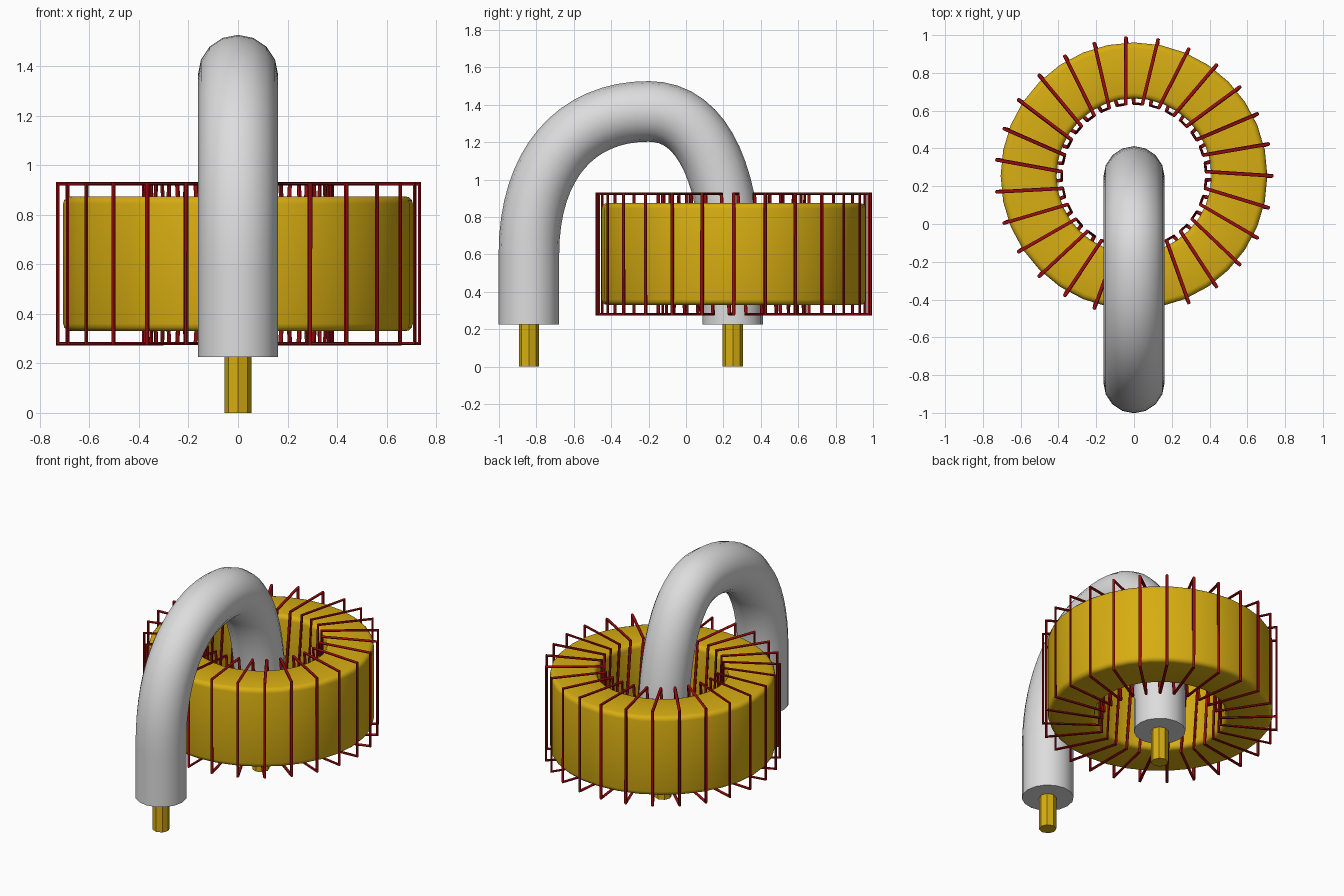
import bpy, bmesh, math
from mathutils import Vector

cube = bpy.data.objects.get("Cube")
if cube:
    bpy.data.objects.remove(cube)


def material(name, rgb):
    m = bpy.data.materials.new(name)
    m.use_nodes = True
    m.diffuse_color = (*rgb, 1)
    bsdf = m.node_tree.nodes["Principled BSDF"]
    bsdf.inputs["Base Color"].default_value = (*rgb, 1)
    bsdf.inputs["Roughness"].default_value = 0.6
    return m


GOLD = material("golden yellow", (0.68, 0.42, 0.006))
GREY = material("light grey", (0.72, 0.72, 0.72))
RED = material("dark red", (0.33, 0.004, 0.005))

CENTRE_Y = 0.255      # axis of the ring
FRONT_Y, BACK_Y = -0.84, 0.25   # cable ends
END_Z = 0.225


def smooth(obj, angle):
    bpy.ops.object.select_all(action='DESELECT')
    obj.select_set(True)
    bpy.context.view_layer.objects.active = obj
    bpy.ops.object.shade_smooth_by_angle(angle=math.radians(angle))


def add_mesh(name, mesh, mat, angle=40):
    obj = bpy.data.objects.new(name, mesh)
    bpy.context.collection.objects.link(obj)
    mesh.materials.clear()
    mesh.materials.append(mat)
    smooth(obj, angle)
    return obj


def curve_data(name, radius, resolution):
    c = bpy.data.curves.new(name, 'CURVE')
    c.dimensions = '3D'
    c.bevel_depth = radius
    c.bevel_resolution = resolution
    c.use_fill_caps = True
    return c


def curve_to_mesh(name, curve, mat, angle):
    temp = bpy.data.objects.new(name + "_path", curve)
    bpy.context.collection.objects.link(temp)
    deps = bpy.context.evaluated_depsgraph_get()
    mesh = bpy.data.meshes.new_from_object(temp.evaluated_get(deps))
    bpy.data.objects.remove(temp)
    bpy.data.curves.remove(curve)
    return add_mesh(name, mesh, mat, angle)


# Ring core: chamfered rectangular section spun about the vertical axis
def ring_core(r_in, r_out, z0, z1, bevel, sides):
    section = []
    corners = [(r_in, z0, 180), (r_out, z0, 270), (r_out, z1, 0), (r_in, z1, 90)]
    for r, z, start in corners:
        cr = r + bevel if r == r_in else r - bevel
        cz = z + bevel if z == z0 else z - bevel
        for k in range(4):
            a = math.radians(start + 30 * k)
            section.append((cr + bevel * math.cos(a), cz + bevel * math.sin(a)))
    bm = bmesh.new()
    loops = []
    for i in range(sides):
        a = 2 * math.pi * i / sides
        loops.append([bm.verts.new((r * math.cos(a), CENTRE_Y + r * math.sin(a), z))
                      for r, z in section])
    n = len(section)
    for i in range(sides):
        p, q = loops[i], loops[(i + 1) % sides]
        for j in range(n):
            k = (j + 1) % n
            bm.faces.new((p[j], q[j], q[k], p[k]))
    bmesh.ops.recalc_face_normals(bm, faces=bm.faces)
    mesh = bpy.data.meshes.new("ring_core")
    bm.to_mesh(mesh)
    bm.free()
    return add_mesh("ring_core", mesh, GOLD, 40)


ring_core(0.41, 0.706, 0.33, 0.875, 0.03, 32)

# Wire winding: one closed angular helix, four corners per turn
TURNS = 27
step = 2 * math.pi / TURNS
corners = [(0.733, 0.28, 0.0), (0.733, 0.925, 0.0),
           (0.382, 0.925, 0.25), (0.382, 0.28, 0.75)]
points = []
for t in range(TURNS):
    for r, z, shift in corners:
        a = (t + shift) * step
        points.append((r * math.cos(a), CENTRE_Y + r * math.sin(a), z))
winding = curve_data("winding", 0.01, 1)
spline = winding.splines.new('POLY')
spline.points.add(len(points) - 1)
for p, co in zip(spline.points, points):
    p.co = (*co, 1)
spline.use_cyclic_u = True
curve_to_mesh("wire_winding", winding, RED, 50)

# Cable: thick tube arching from the front down through the ring
cable = curve_data("cable", 0.162, 6)
spline = cable.splines.new('BEZIER')
spline.resolution_u = 16
# each row: point, left handle, right handle as (y, z)
path = [((FRONT_Y, END_Z), (FRONT_Y, 0.15), (FRONT_Y, 0.35)),
        ((FRONT_Y, 0.60), (FRONT_Y, 0.48), (FRONT_Y, 1.087)),
        ((-0.20, 1.365), (-0.587, 1.365), (0.10, 1.365)),
        ((BACK_Y, 0.40), (BACK_Y, 1.01), (BACK_Y, 0.34)),
        ((BACK_Y, END_Z), (BACK_Y, 0.28), (BACK_Y, 0.15))]
spline.bezier_points.add(len(path) - 1)
for bp, (co, left, right) in zip(spline.bezier_points, path):
    bp.handle_left_type = bp.handle_right_type = 'FREE'
    bp.co = Vector((0, *co))
    bp.handle_left = Vector((0, *left))
    bp.handle_right = Vector((0, *right))
curve_to_mesh("cable", cable, GREY, 40)

# Conductor pins at both cable ends
for name, y in (("front_pin", FRONT_Y), ("back_pin", BACK_Y)):
    bm = bmesh.new()
    bmesh.ops.create_cone(bm, cap_ends=True, segments=8, radius1=0.054,
                          radius2=0.054, depth=0.25)
    bmesh.ops.translate(bm, verts=bm.verts, vec=(0, y, 0.125))
    mesh = bpy.data.meshes.new(name)
    bm.to_mesh(mesh)
    bm.free()
    add_mesh(name, mesh, GOLD, 30)
